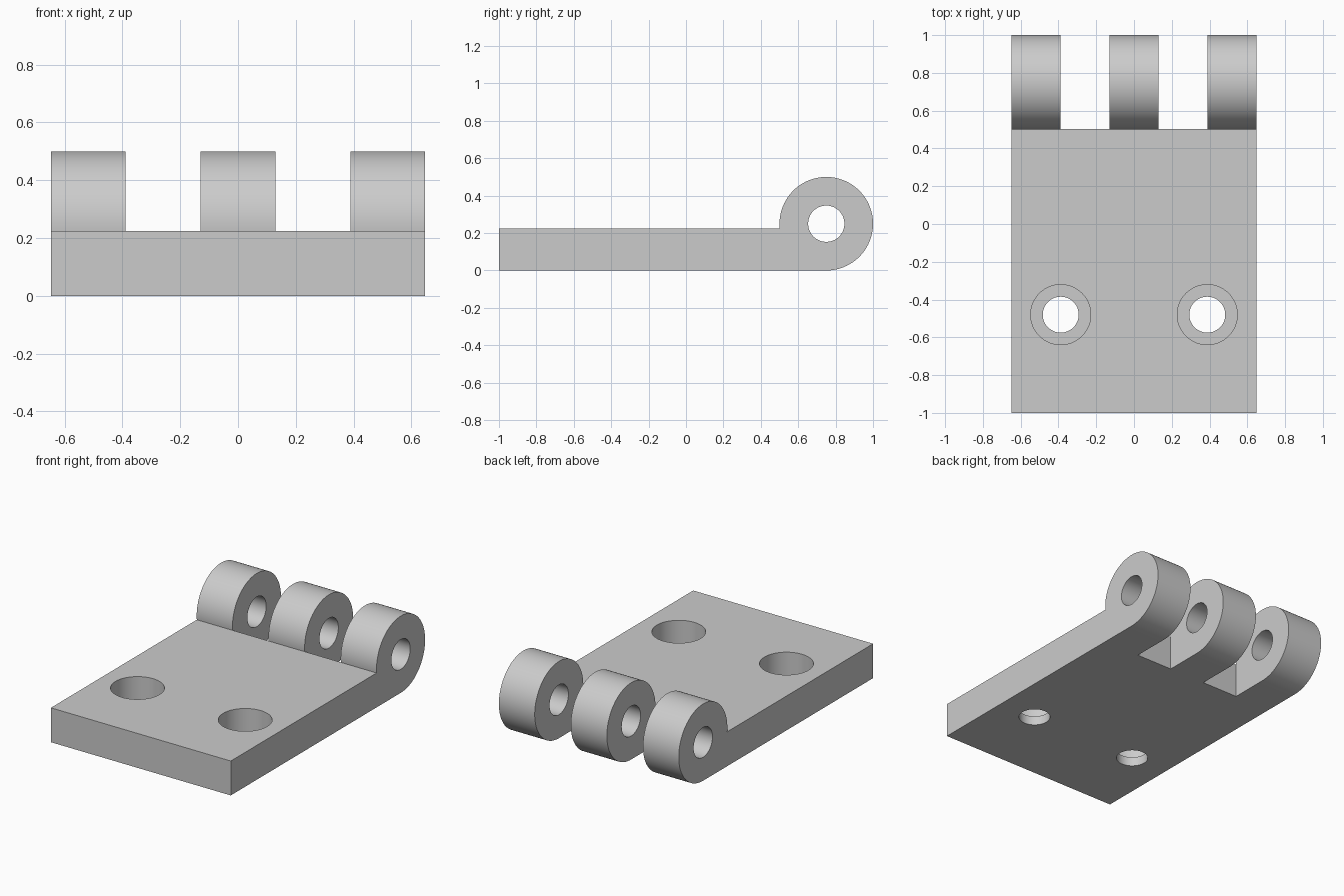
import bpy
import math
from mathutils import Matrix

cube = bpy.data.objects.get("Cube")
if cube:
    bpy.data.objects.remove(cube, do_unlink=True)

HALF_W = 0.648          # half width of the leaf
THICK = 0.224           # leaf thickness
Y_EDGE = 0.502          # rear edge of the leaf
PIN_Y, PIN_Z, R_OUT, R_PIN = 0.75, 0.25, 0.25, 0.097
KNUCKLES = [(-HALF_W, -0.39), (-0.13, 0.13), (0.39, HALF_W)]
SIDES = 96

grey = bpy.data.materials.new("light grey metal")
grey.use_nodes = True
colour = (0.6, 0.6, 0.6, 1)
grey.diffuse_color = colour
grey.node_tree.nodes["Principled BSDF"].inputs["Base Color"].default_value = colour


def box(name, x0, x1, y0, y1, z0, z1):
    bpy.ops.mesh.primitive_cube_add(size=1)
    ob = bpy.context.object
    ob.name = name
    size = Matrix.Diagonal((x1 - x0, y1 - y0, z1 - z0, 1))
    ob.data.transform(Matrix.Translation(((x0 + x1) / 2, (y0 + y1) / 2, (z0 + z1) / 2)) @ size)
    return ob


def cylinder(name, radius, depth, centre, along_x=False):
    bpy.ops.mesh.primitive_cylinder_add(vertices=SIDES, radius=radius, depth=depth)
    ob = bpy.context.object
    ob.name = name
    turn = Matrix.Rotation(math.pi / 2, 4, "Y") if along_x else Matrix.Identity(4)
    ob.data.transform(Matrix.Translation(centre) @ turn)
    return ob


def boolean(target, tool, operation):
    mod = target.modifiers.new(operation.lower(), "BOOLEAN")
    mod.operation = operation
    mod.solver = "EXACT"
    mod.object = tool
    bpy.context.view_layer.objects.active = target
    bpy.ops.object.modifier_apply(modifier=mod.name)
    bpy.data.objects.remove(tool, do_unlink=True)


def knuckle_profile(name, x0, x1):
    """Extruded side profile: flat foot running into a round eye."""
    start = math.pi + math.asin((PIN_Z - THICK) / R_OUT)
    steps = SIDES
    sweep = start + math.pi / 2          # from the leaf top, over, down to the base
    pts = [(PIN_Y + R_OUT * math.cos(start - sweep * i / steps),
            PIN_Z + R_OUT * math.sin(start - sweep * i / steps)) for i in range(steps + 1)]
    pts += [(Y_EDGE - 0.1, 0), (Y_EDGE - 0.1, THICK)]
    n = len(pts)
    verts = [(x, y, z) for x in (x0, x1) for y, z in pts]
    faces = [tuple(range(n)), tuple(reversed(range(n, 2 * n)))]
    faces += [(i, i + n, (i + 1) % n + n, (i + 1) % n) for i in range(n)]
    mesh = bpy.data.meshes.new(name)
    mesh.from_pydata(verts, [], faces)
    mesh.update()
    ob = bpy.data.objects.new(name, mesh)
    bpy.context.collection.objects.link(ob)
    # Consistent outward normals
    bpy.context.view_layer.objects.active = ob
    bpy.ops.object.select_all(action="DESELECT")
    ob.select_set(True)
    bpy.ops.object.mode_set(mode="EDIT")
    bpy.ops.mesh.select_all(action="SELECT")
    bpy.ops.mesh.normals_make_consistent(inside=False)
    bpy.ops.object.mode_set(mode="OBJECT")
    return ob


# Flat leaf joined with its three knuckles
leaf = box("hinge_leaf", -HALF_W, HALF_W, -1, Y_EDGE, 0, THICK)
for x0, x1 in KNUCKLES:
    boolean(leaf, knuckle_profile("knuckle", x0, x1), "UNION")

# Pin bore through all knuckles
boolean(leaf, cylinder("pin_bore", R_PIN, 2, (0, PIN_Y, PIN_Z), True), "DIFFERENCE")

# Counterbored screw holes
for x in (-0.388, 0.388):
    boolean(leaf, cylinder("screw_hole", 0.095, 1, (x, -0.48, 0)), "DIFFERENCE")
    boolean(leaf, cylinder("counterbore", 0.159, 0.5, (x, -0.48, 0.06 + 0.25)), "DIFFERENCE")

leaf.data.materials.clear()
leaf.data.materials.append(grey)
for face in leaf.data.polygons:
    face.material_index = 0
bpy.ops.object.select_all(action="DESELECT")
leaf.select_set(True)
bpy.context.view_layer.objects.active = leaf
bpy.ops.object.shade_smooth_by_angle(angle=math.radians(30))
